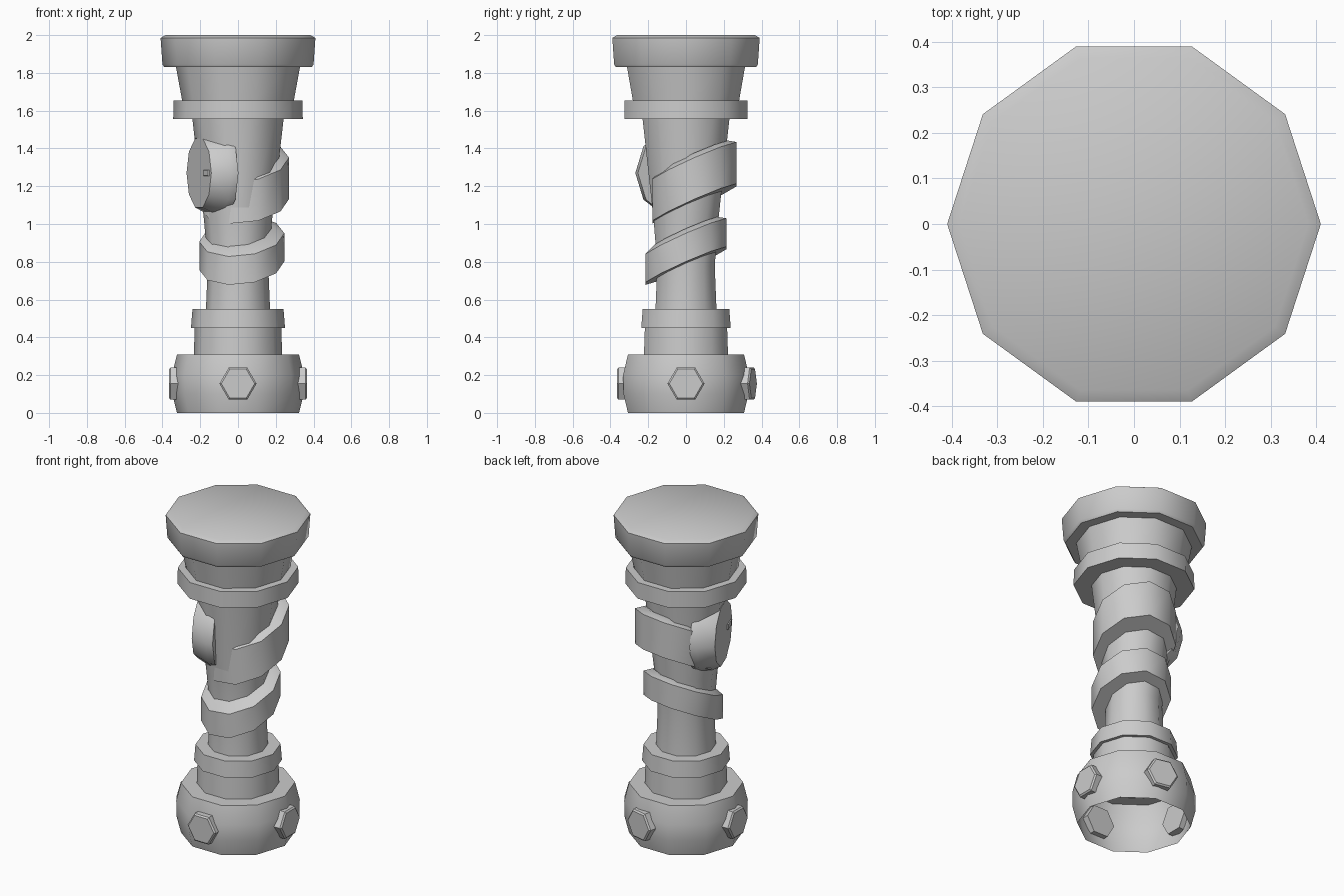
import bpy, math
from mathutils import Matrix, Vector

if "Cube" in bpy.data.objects:
    bpy.data.objects.remove(bpy.data.objects["Cube"])

SIDES = 10
GREY = (0.6, 0.6, 0.6, 1)
mat = bpy.data.materials.new("plain_grey")
mat.use_nodes = True
mat.diffuse_color = GREY
mat.node_tree.nodes["Principled BSDF"].inputs["Base Color"].default_value = GREY


def lathe(name, profile, sides=SIDES, start=False, end=False, closed=False, phase=0, smooth=True):
    """Spin (radius, height) points round z; optionally cap ends or close the loop."""
    verts = [(r * math.cos(phase + math.tau * i / sides), r * math.sin(phase + math.tau * i / sides), z)
             for r, z in profile for i in range(sides)]
    n = len(profile)
    faces = []
    for j in range(n if closed else n - 1):
        a, b = j * sides, (j + 1) % n * sides
        faces += [(a + i, a + (i + 1) % sides, b + (i + 1) % sides, b + i) for i in range(sides)]
    if start:
        faces.append(tuple(reversed(range(sides))))
    if end:
        faces.append(tuple(range((n - 1) * sides, n * sides)))
    mesh = bpy.data.meshes.new(name)
    mesh.from_pydata(verts, [], faces)
    mesh.materials.append(mat)
    obj = bpy.data.objects.new(name, mesh)
    bpy.context.collection.objects.link(obj)
    if smooth:
        bpy.ops.object.select_all(action="DESELECT")
        obj.select_set(True)
        bpy.context.view_layer.objects.active = obj
        bpy.ops.object.shade_smooth_by_angle(angle=math.radians(38))
    return obj


def face_along(obj, azimuth, height, distance=0):
    """Point the local z of a part outwards from the column at an azimuth."""
    out = Vector((math.cos(azimuth), math.sin(azimuth), 0))
    up = Vector((0, 0, 1))
    rot = Matrix((up.cross(out), up, out)).transposed()
    obj.data.transform(Matrix.Translation(out * distance + up * height) @ rot.to_4x4())


# Hollow foot, open underneath, with its ledge
lathe("foot", [(.323, 0), (.348, .1), (.35, .2), (.323, .31), (.22, .31)])

# Stepped shaft
lathe("lower_sleeve", [(.234, .305), (.229, .45)])
lathe("lower_collar", [(.16, .45), (.249, .45), (.241, .55), (.16, .55)])
lathe("shaft", [(.17, .54), (.16, .78), (.18, 1.02), (.242, 1.56)])
lathe("upper_collar", [(.22, 1.555), (.343, 1.555), (.341, 1.655), (.28, 1.655)])
lathe("neck", [(.295, 1.65), (.33, 1.84)])

# Wide top cap with softened rims
lathe("top_cap", [(.31, 1.83), (.39, 1.83), (.4, 1.845), (.41, 1.985), (.383, 2)], end=True)


# Slanted bands wrapped round the shaft
def band(name, centre, radius, half):
    cx, cy, cz = centre
    obj = lathe(name, [(radius, -half), (radius, half), (radius - .05, half + .03),
                       (radius - .1, half + .03), (radius - .1, -half)], closed=True)
    for v in obj.data.vertices:
        x, y = v.co.x + cx, v.co.y + cy
        v.co = (x, y, v.co.z + cz + .1 * x + .44 * (y - cy))


band("lower_band", (.02, 0, .852), .225, .075)
band("upper_band", (.035, .045, 1.215), .235, .11)

# Bevelled disc set into the shaft, with a thin ridge on its face
DISC = math.radians(200)
disc = lathe("side_disc", [(.24, 0), (.24, .04), (.192, .135)], start=True, end=True)
face_along(disc, DISC, 1.27, .085)
ridge = lathe("disc_ridge", [(.025, 0), (.02, .009)], sides=4, start=True, end=True,
              phase=math.pi / 4, smooth=False)
for v in ridge.data.vertices:
    v.co.x = v.co.x * 2.4 + .12
face_along(ridge, DISC, 1.27, .217)

# Hexagonal bolts round the foot
for name, degrees in (("front", 270), ("right", 180), ("left", 0), ("back", 77)):
    bolt = lathe(name + "_bolt", [(.098, 0), (.098, .065), (.088, .073)], sides=6,
                 start=True, end=True, smooth=False)
    face_along(bolt, math.radians(degrees), .155, .292)
